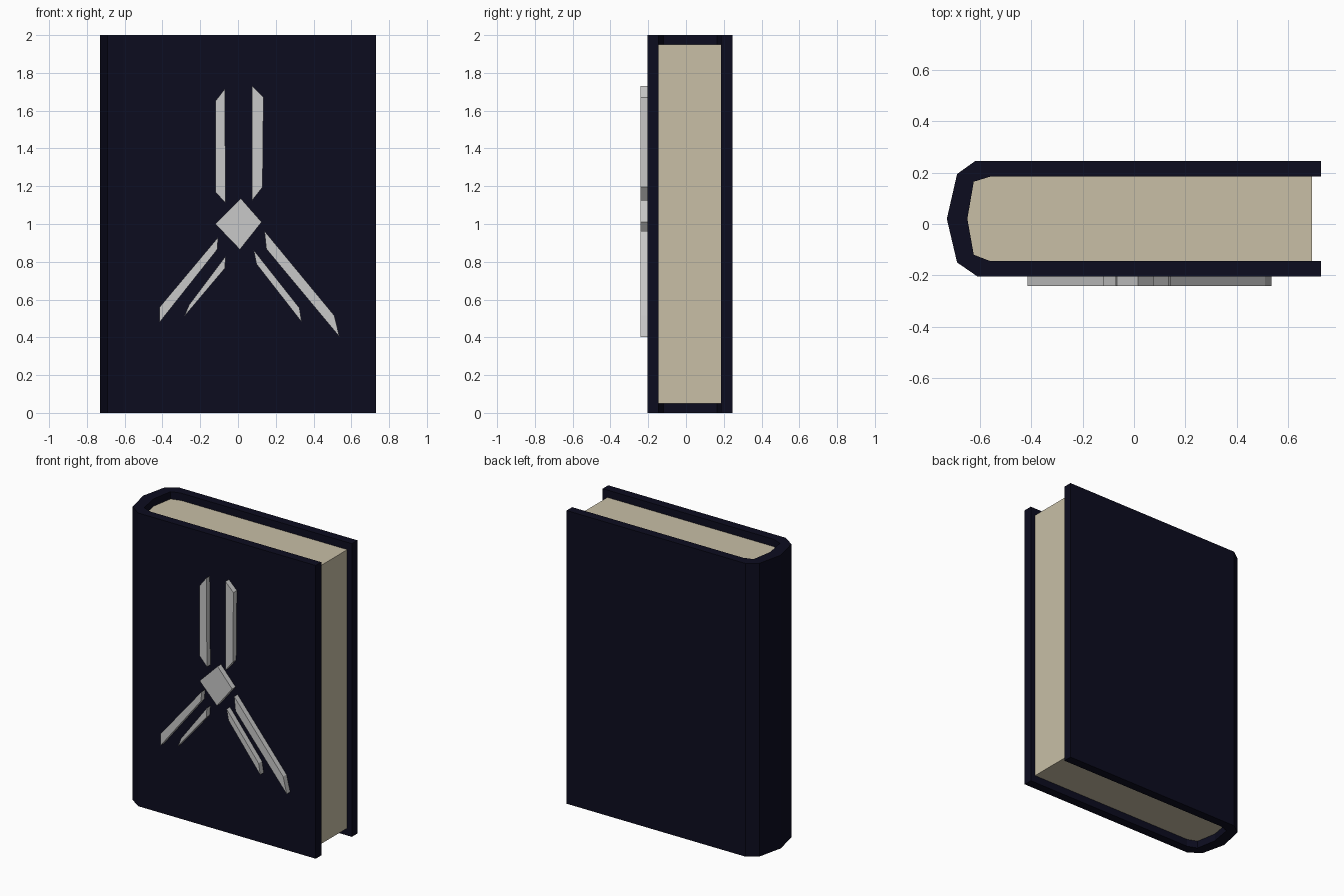
import bpy
import bmesh
from mathutils import Vector

default_cube = bpy.data.objects.get("Cube")
if default_cube:
    bpy.data.objects.remove(default_cube)


def make_material(name, colour):
    material = bpy.data.materials.new(name)
    material.use_nodes = True
    material.diffuse_color = (*colour, 1)
    shader = material.node_tree.nodes["Principled BSDF"]
    shader.inputs["Base Color"].default_value = (*colour, 1)
    return material


def make_prism(name, outline, direction, material):
    """Fill a closed outline with one face and extrude it along direction."""
    bm = bmesh.new()
    face = bm.faces.new([bm.verts.new(point) for point in outline])
    extruded = bmesh.ops.extrude_face_region(bm, geom=[face])["geom"]
    moved = [item for item in extruded if isinstance(item, bmesh.types.BMVert)]
    bmesh.ops.translate(bm, verts=moved, vec=Vector(direction))
    caps = [f for f in bm.faces if len(f.verts) > 4]
    bmesh.ops.triangulate(bm, faces=caps)
    bmesh.ops.recalc_face_normals(bm, faces=bm.faces)
    mesh = bpy.data.meshes.new(name)
    bm.to_mesh(mesh)
    bm.free()
    mesh.materials.append(material)
    obj = bpy.data.objects.new(name, mesh)
    bpy.context.collection.objects.link(obj)
    return obj


navy = make_material("dark navy cover", (0.0037, 0.0037, 0.0137))
cream = make_material("cream paper", (0.58, 0.52, 0.38))
silver = make_material("silver grey", (0.58, 0.58, 0.58))

# Rounded spine profiles, from the front edge round to the back edge
spine_outer = [(-0.61, -0.205), (-0.69, -0.15), (-0.73, 0.02), (-0.69, 0.195), (-0.62, 0.245)]
spine_inner = [(-0.56, -0.145), (-0.625, -0.12), (-0.65, 0.02), (-0.625, 0.165), (-0.56, 0.185)]
edge_x, page_x = 0.73, 0.695
front_y, back_y = -0.205, 0.245
inner_front_y, inner_back_y = -0.145, 0.185
height, page_inset = 2.0, 0.05

# Cover: two boards and the spine as one bent slab
cover_profile = [(edge_x, front_y), *spine_outer, (edge_x, back_y),
                 (edge_x, inner_back_y), *reversed(spine_inner), (edge_x, inner_front_y)]
make_prism("cover", [(x, y, 0) for x, y in cover_profile], (0, 0, height), navy)

# Page block, set in from the cover's edges
page_profile = [(page_x, inner_front_y), *spine_inner, (page_x, inner_back_y)]
make_prism("pages", [(x, y, page_inset) for x, y in page_profile],
           (0, 0, height - 2 * page_inset), cream)

# Raised emblem on the front board
emblem = {
    "emblem_diamond": [(0.015, 1.135), (0.125, 1.01), (0.01, 0.865), (-0.12, 1.0)],
    "emblem_upper_right_bar": [(-0.12, 1.65), (-0.07, 1.715), (-0.065, 1.11), (-0.12, 1.17)],
    "emblem_upper_left_bar": [(0.075, 1.73), (0.135, 1.67), (0.13, 1.195), (0.075, 1.125)],
    "emblem_outer_right_bar": [(-0.105, 0.93), (-0.11, 0.865), (-0.415, 0.48), (-0.415, 0.56)],
    "emblem_inner_right_bar": [(-0.065, 0.83), (-0.07, 0.765), (-0.285, 0.51), (-0.26, 0.57)],
    "emblem_outer_left_bar": [(0.14, 0.963), (0.15, 0.868), (0.537, 0.403), (0.51, 0.515)],
    "emblem_inner_left_bar": [(0.083, 0.862), (0.098, 0.788), (0.337, 0.481), (0.325, 0.556)],
}
for name, outline in emblem.items():
    make_prism(name, [(x, front_y, z) for x, z in outline], (0, -0.037, 0), silver)
